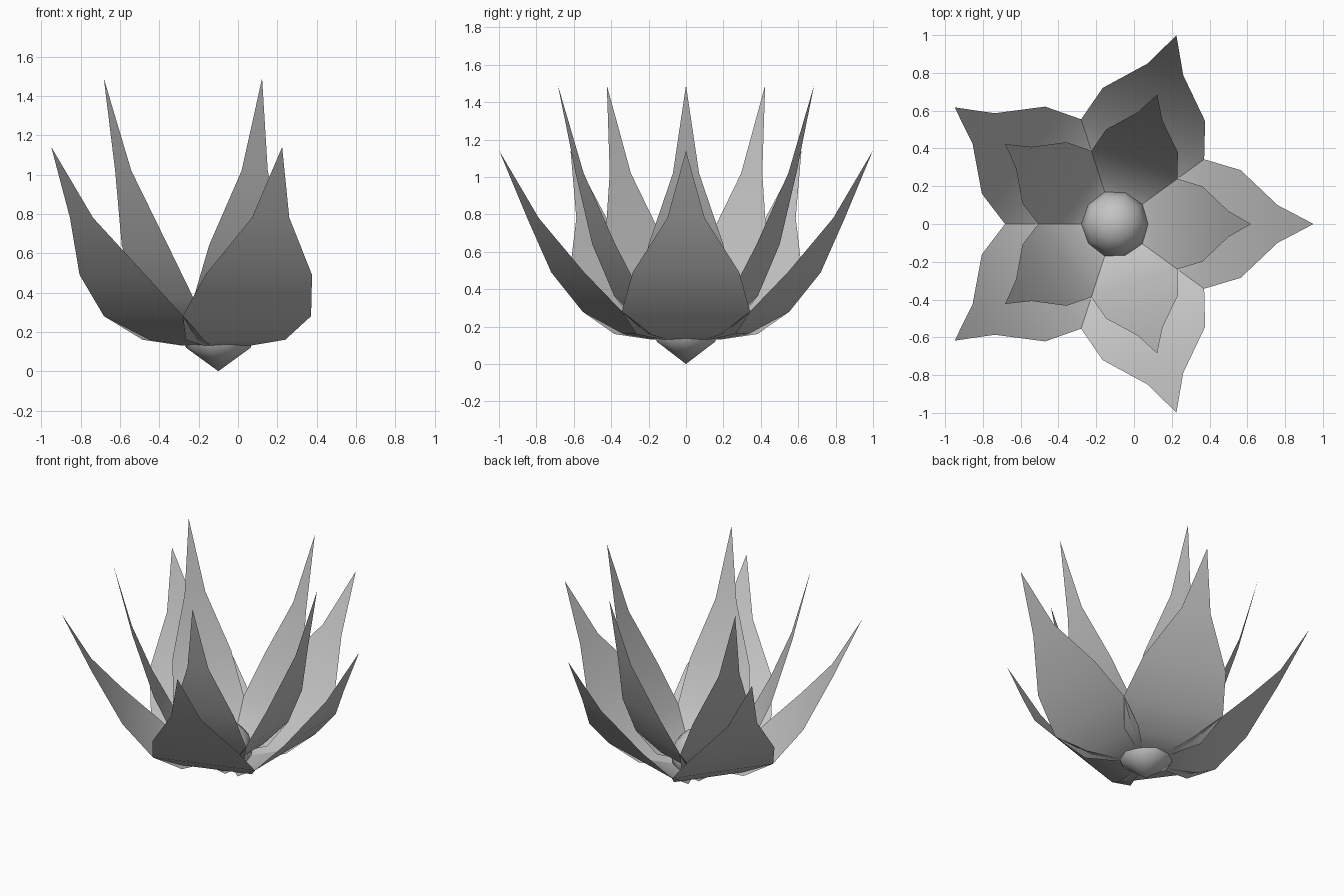
import bpy
import bmesh
import math
from mathutils import Matrix, Vector

cube = bpy.data.objects.get("Cube")
if cube:
    bpy.data.objects.remove(cube, do_unlink=True)

CENTRE = Vector((-0.10, 0, 0))
COUNT = 5


def make_material(name, colour):
    mat = bpy.data.materials.new(name)
    mat.use_nodes = True
    mat.diffuse_color = colour
    mat.node_tree.nodes["Principled BSDF"].inputs["Base Color"].default_value = colour
    return mat


grey = make_material("light grey", (0.55, 0.55, 0.55, 1))


def finish(name, bm):
    mesh = bpy.data.meshes.new(name)
    bm.to_mesh(mesh)
    bm.free()
    mesh.materials.append(grey)
    for poly in mesh.polygons:
        poly.use_smooth = True
    obj = bpy.data.objects.new(name, mesh)
    obj.location = CENTRE
    bpy.context.collection.objects.link(obj)
    return obj


def petal(name, rows, tip, angle):
    """Thin curved leaf: straight rows (radius, height, half width) ending in a tip."""
    bm = bmesh.new()
    pairs = [[bm.verts.new((r, side * w, z)) for side in (-1, 1)] for r, z, w in rows]
    for (a, b), (c, d) in zip(pairs, pairs[1:]):
        bm.faces.new((a, c, d, b))
    point = bm.verts.new((tip[0], 0, tip[1]))
    bm.faces.new((pairs[-1][0], point, pairs[-1][1]))
    bmesh.ops.rotate(bm, verts=bm.verts, matrix=Matrix.Rotation(angle, 3, "Z"))
    return finish(name, bm)


# Petals: a wide outer ring and a narrower, taller inner ring
outer_rows = [(0.135, 0.13, 0.125), (0.283, 0.16, 0.266), (0.47, 0.28, 0.343),
              (0.665, 0.49, 0.285), (0.86, 0.78, 0.10)]
inner_rows = [(r * 0.695, z * 1.307, w * 0.7) for r, z, w in outer_rows]

for i in range(COUNT):
    angle = i * math.tau / COUNT
    petal(f"outer_petal_{i + 1}", outer_rows, (1.05, 1.14), angle)
    petal(f"inner_petal_{i + 1}", inner_rows, (0.72, 1.49), angle)

# Bulb: pointed underneath, domed on top
bulb_profile = [(0, 0), (0.165, 0.12), (0.178, 0.19), (0.15, 0.28), (0.09, 0.34), (0, 0.365)]
bm = bmesh.new()
verts = [bm.verts.new((r, 0, z)) for r, z in bulb_profile]
edges = [bm.edges.new(pair) for pair in zip(verts, verts[1:])]
bmesh.ops.spin(bm, geom=verts + edges, cent=(0, 0, 0), axis=(0, 0, 1),
               angle=math.tau, steps=10, use_merge=True)
bmesh.ops.remove_doubles(bm, verts=bm.verts, dist=0.001)
bmesh.ops.recalc_face_normals(bm, faces=bm.faces)
finish("flower_bulb", bm)
